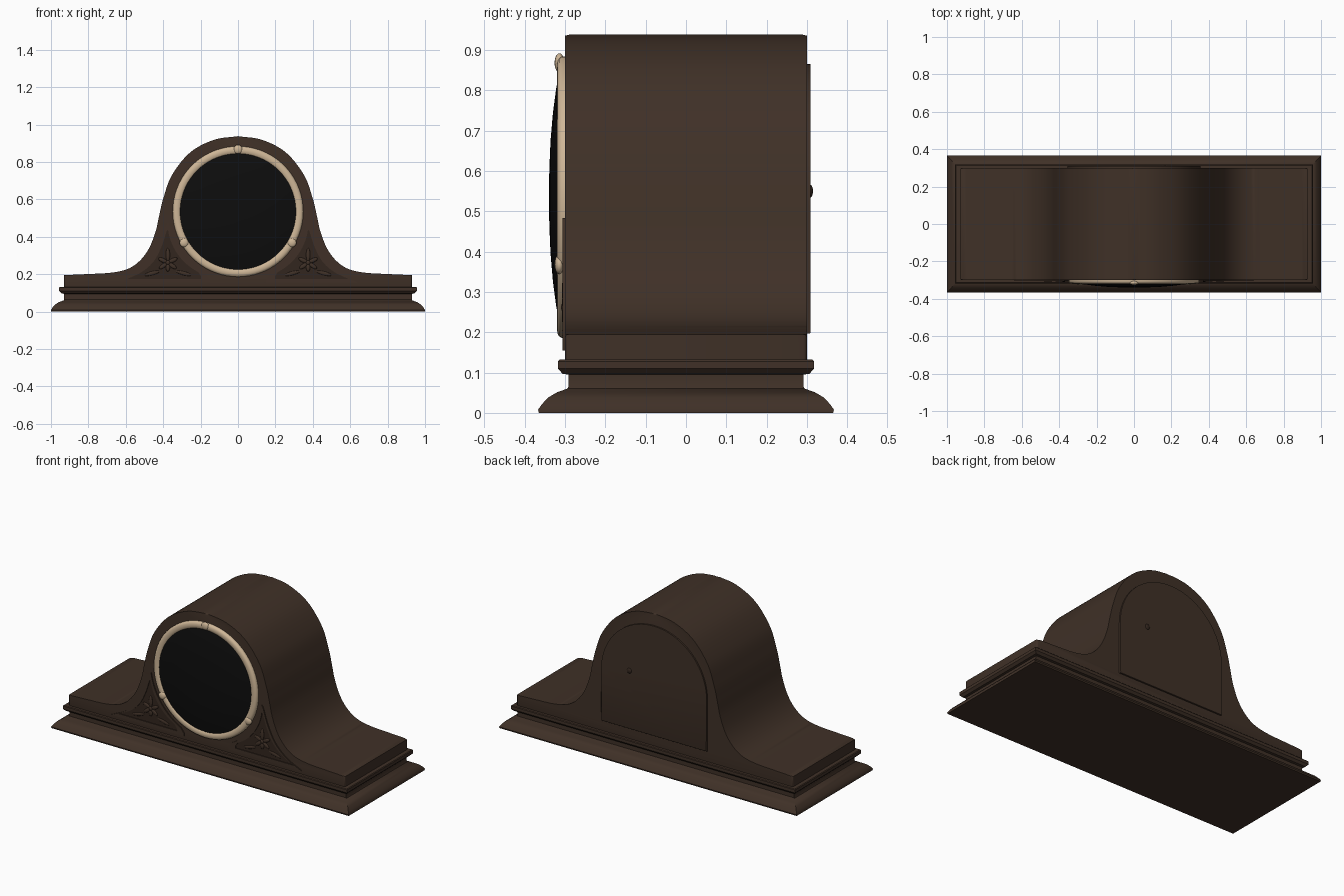
import bpy, bmesh, math
from mathutils import Vector, Matrix

if "Cube" in bpy.data.objects:
    bpy.data.objects.remove(bpy.data.objects["Cube"])


def material(name, rgb):
    m = bpy.data.materials.new(name)
    m.diffuse_color = (*rgb, 1)
    m.use_nodes = True
    m.node_tree.nodes["Principled BSDF"].inputs["Base Color"].default_value = m.diffuse_color
    return m


WOOD = material("dark walnut", (0.050, 0.030, 0.020))
CARVED = material("carved walnut", (0.032, 0.019, 0.013))
BRASS = material("pale brass", (0.62, 0.47, 0.31))
BLACK = material("black glass", (0.004, 0.004, 0.004))


def finish(name, bm, mats, angle=35):
    bmesh.ops.recalc_face_normals(bm, faces=bm.faces)
    me = bpy.data.meshes.new(name)
    bm.to_mesh(me)
    bm.free()
    ob = bpy.data.objects.new(name, me)
    bpy.context.collection.objects.link(ob)
    for m in mats:
        me.materials.append(m)
    bpy.ops.object.select_all(action='DESELECT')
    ob.select_set(True)
    bpy.context.view_layer.objects.active = ob
    bpy.ops.object.shade_smooth_by_angle(angle=math.radians(angle))
    return ob


def loft(name, loops, mats, bevel=0.0, angle=35):
    """Bridge equal-length closed loops and cap both ends."""
    bm = bmesh.new()
    rings = [[bm.verts.new(p) for p in loop] for loop in loops]
    n = len(rings[0])
    for a, b in zip(rings, rings[1:]):
        for i in range(n):
            j = (i + 1) % n
            bm.faces.new((a[i], a[j], b[j], b[i]))
    caps = [bm.faces.new(rings[0]), bm.faces.new(rings[-1])]
    if len(mats) > 1:
        caps[1].material_index = 1
    if bevel:
        edges = list({e for f in caps for e in f.edges})
        bmesh.ops.bevel(bm, geom=edges, offset=bevel, segments=3, profile=0.5,
                        affect='EDGES', clamp_overlap=True)
    return finish(name, bm, mats, angle)


def at_y(pts, y):
    return [(x, y, z) for x, z in pts]


def spline(pts, steps=7):
    """Catmull-Rom curve through 2D points."""
    p = [Vector(q) for q in pts]
    p = [2 * p[0] - p[1]] + p + [2 * p[-1] - p[-2]]
    out = []
    for i in range(1, len(p) - 2):
        a, b, c, d = p[i - 1:i + 3]
        for k in range(steps):
            t = k / steps
            out.append(tuple(0.5 * (2 * b + (c - a) * t + (2 * a - 5 * b + 4 * c - d) * t ** 2
                                    + (3 * b - a - 3 * c + d) * t ** 3)))
    return out + [tuple(p[-2])]


DIAL_Z = 0.535


def lathe(name, profile, mat, n=72):
    """Turn (radius, y) pairs about the dial axis."""
    loops = [[(r * math.cos(2 * math.pi * i / n), y, DIAL_Z + r * math.sin(2 * math.pi * i / n))
              for i in range(n)] for r, y in profile]
    return loft(name, loops, [mat], angle=50)


def blob(name, center, size, mat, turn=0.0):
    """Ellipsoid, turned in the front plane."""
    bm = bmesh.new()
    mat4 = (Matrix.Translation(center) @ Matrix.Rotation(turn, 4, 'Y')
            @ Matrix.Diagonal((*size, 1)))
    bmesh.ops.create_uvsphere(bm, u_segments=16, v_segments=10, radius=1, matrix=mat4)
    return finish(name, bm, [mat], 60)


# Moulded plinth: half width, half depth, height
plinth = [(1.0, .365, 0), (1.0, .367, .008), (.992, .357, .022), (.978, .342, .038),
          (.957, .320, .051), (.932, .295, .060), (.930, .292, .064), (.930, .292, .095),
          (.943, .306, .097), (.956, .318, .110), (.956, .318, .128), (.952, .314, .132),
          (.932, .296, .133)]
loft("plinth", [[(-x, -y, z), (x, -y, z), (x, y, z), (-x, y, z)] for x, y, z in plinth], [WOOD])

# Curved case body
half = spline([(.93, .195), (.80, .201), (.68, .208), (.59, .228), (.525, .272), (.475, .34),
               (.44, .43), (.42, .52), (.398, .61), (.353, .73), (.257, .85), (.13, .918), (0, .938)])
outline = [(.93, .12)] + half + [(-x, z) for x, z in reversed(half[:-1])] + [(-.93, .12)]
loft("case", [at_y(outline, -.30), at_y(outline, .30)], [WOOD], bevel=.010)

# Arched rear door with a small knob
arch = [(.355 * math.cos(math.pi * i / 40), .51 + .355 * math.sin(math.pi * i / 40))
        for i in range(41)]
door = [(.355, .197)] + arch + [(-.355, .197)]
loft("rear_door", [at_y(door, .295), at_y(door, .309)], [WOOD], bevel=.003)
blob("door_knob", (.165, .308, .55), (.016, .007, .016), CARVED)

# Domed glass and rounded bezel
lathe("dial_glass", [(.312, -.298), (.312, -.314), (.27, -.322), (.21, -.330),
                     (.14, -.336), (.07, -.339), (.01, -.340)], BLACK)
lathe("bezel", [(.349, -.295), (.349, -.308), (.345, -.315), (.337, -.319), (.326, -.320),
                (.316, -.318), (.309, -.314), (.305, -.306), (.305, -.298)], BRASS)
for deg in (90, 210, 330):
    a = math.radians(deg)
    blob("bezel_bead", (.333 * math.cos(a), -.314, DIAL_Z + .333 * math.sin(a)),
         (.024, .012, .024), BRASS)

# Carved corner panels: raised frame, sunken field and flower
arc = []
for i in range(15):
    a = math.radians(188 + 55 * i / 14)
    arc.append((.375 * math.cos(a), DIAL_Z + .375 * math.sin(a)))
side = spline([(-.64, .155), (-.54, .205), (-.465, .275), (-.415, .37), (-.380, .475)], 5)
panel = side + arc + [(-.15, .172), (-.15, .155)]
cx, cz = -.385, .255
for s in (-1, 1):
    outer = [(-s * x, z) for x, z in panel]
    inner = [(-s * (cx + .80 * (x - cx)), cz + .80 * (z - cz)) for x, z in panel]
    loft("corner_panel", [at_y(outer, -.295), at_y(outer, -.306), at_y(inner, -.306),
                          at_y(inner, -.3015)], [WOOD, CARVED])
    fx, fz = -s * -.375, .262
    for deg, length in ((90, .036), (25, .026), (155, .026), (-35, .026), (215, .026), (270, .022)):
        a = math.radians(deg)
        blob("flower_petal", (fx + length * 1.15 * math.cos(a), -.302, fz + length * 1.15 * math.sin(a)),
             (length, .006, .011), WOOD, -a)
    blob("flower_center", (fx, -.303, fz), (.012, .007, .012), WOOD)
    # leaf sprays toward the lower corners
    for dx, turn in ((-.085, .25), (.085, -.25)):
        blob("leaf", (fx + dx, -.302, .205), (.042, .005, .010), WOOD, -turn)
